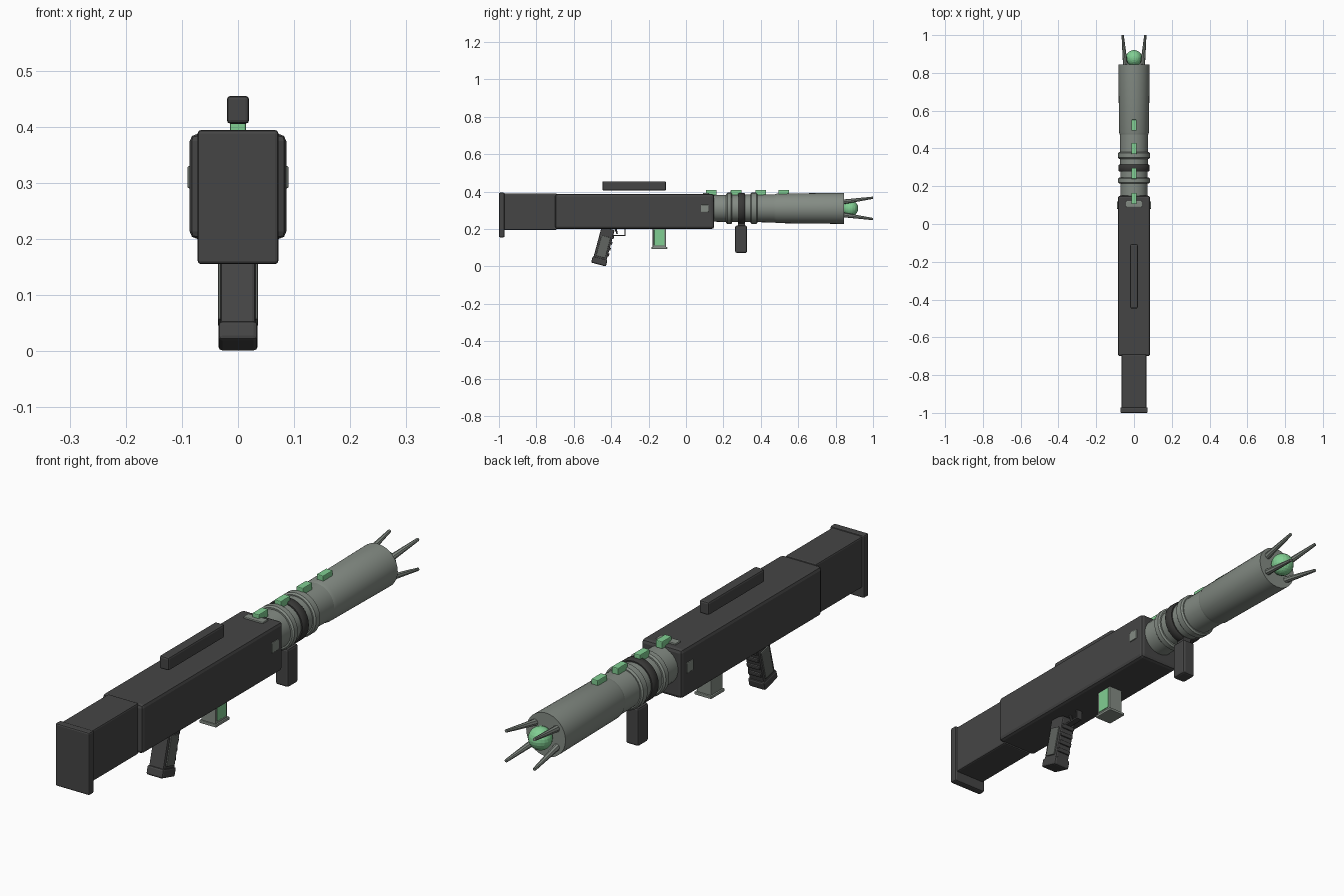
import bpy, bmesh, math
from mathutils import Vector, Matrix

if "Cube" in bpy.data.objects:
    bpy.data.objects.remove(bpy.data.objects["Cube"])


def material(name, rgb):
    m = bpy.data.materials.new(name)
    m.diffuse_color = (*rgb, 1)
    m.use_nodes = True
    m.node_tree.nodes["Principled BSDF"].inputs["Base Color"].default_value = m.diffuse_color
    return m


DARK = material("charcoal", (0.06, 0.06, 0.06))
BLACK = material("dark_band", (0.04, 0.04, 0.038))
GREY = material("grey_green_metal", (0.23, 0.26, 0.23))
PANEL = material("panel_grey", (0.12, 0.13, 0.12))
GREEN = material("glow_green", (0.22, 0.62, 0.29))
AXIS_Z = 0.31


def finish(bm, name, mat, smooth=False):
    bmesh.ops.recalc_face_normals(bm, faces=bm.faces)
    me = bpy.data.meshes.new(name)
    bm.to_mesh(me)
    bm.free()
    me.materials.append(mat)
    ob = bpy.data.objects.new(name, me)
    bpy.context.collection.objects.link(ob)
    if smooth:
        bpy.ops.object.select_all(action='DESELECT')
        bpy.context.view_layer.objects.active = ob
        ob.select_set(True)
        bpy.ops.object.shade_smooth_by_angle(angle=math.radians(40))
    return ob


def box(name, x, y, z, mat, bevel=0.0, turn=None):
    """Box from (min, max) ranges, with optional bevel and transform."""
    bm = bmesh.new()
    bmesh.ops.create_cube(bm, size=1)
    for v in bm.verts:
        v.co = Vector([(r[0] + r[1]) / 2 + c * (r[1] - r[0])
                       for c, r in zip(v.co, (x, y, z))])
    if turn:
        bm.transform(turn)
    ob = finish(bm, name, mat)
    if bevel:
        b = ob.modifiers.new("bevel", 'BEVEL')
        b.width, b.segments = bevel, 2
    return ob


def lathe(name, profile, mat, sides=32):
    """Closed turned part along y from (y, radius) points."""
    bm = bmesh.new()
    rings = []
    for y, r in profile:
        rings.append([bm.verts.new((r * math.cos(a), y, AXIS_Z + r * math.sin(a)))
                      for a in (2 * math.pi * i / sides for i in range(sides))])
    for a, b in zip(rings, rings[1:]):
        for i in range(sides):
            j = (i + 1) % sides
            bm.faces.new((a[i], a[j], b[j], b[i]))
    bm.faces.new(rings[0])
    bm.faces.new(rings[-1])
    return finish(bm, name, mat, True)


def rod(name, a, b, r1, r2, mat, sides=8):
    a, b = Vector(a), Vector(b)
    bm = bmesh.new()
    bmesh.ops.create_cone(bm, cap_ends=True, segments=sides, radius1=r1, radius2=r2,
                          depth=(b - a).length)
    rot = (b - a).to_track_quat('Z', 'Y').to_matrix().to_4x4()
    bm.transform(Matrix.Translation((a + b) / 2) @ rot)
    return finish(bm, name, mat, True)


# Stock and main housing
box("butt_plate", (-0.072, 0.072), (-1, -0.97), (0.155, 0.394), DARK, 0.006)
box("stock", (-0.065, 0.065), (-0.975, -0.69), (0.195, 0.39), DARK, 0.006)
box("housing", (-0.086, 0.086), (-0.70, 0.15), (0.20, 0.387), DARK, 0.013)
box("top_rail", (-0.02, 0.02), (-0.447, -0.107), (0.405, 0.455), DARK, 0.007)

# Small metal plates on the housing
box("top_plate", (-0.042, 0.042), (0.09, 0.122), (0.384, 0.393), GREY, 0.003)
for side in (-1, 1):
    box("side_plate", (side * 0.086 - 0.004, side * 0.086 + 0.004),
        (0.08, 0.12), (0.29, 0.33), GREY, 0.003)

# Barrel with raised collars
lathe("rear_barrel", [(0.12, 0.071), (0.48, 0.075)], GREY)
lathe("front_barrel", [(0.47, 0.074), (0.485, 0.079), (0.845, 0.083)], GREY)
for y0, y1 in ((0.215, 0.247), (0.345, 0.382)):
    lathe("collar", [(y0, 0.078), (y0 + 0.006, 0.084), (y1 - 0.006, 0.084), (y1, 0.078)], GREY)
lathe("dark_collar", [(0.277, 0.078), (0.283, 0.083), (0.309, 0.083), (0.315, 0.078)], BLACK)

# Green tabs along the top
for y in (0.135, 0.268, 0.40, 0.523):
    box("sight_tab", (-0.014, 0.014), (y - 0.029, y + 0.029), (0.38, 0.408), GREEN, 0.003)

# Muzzle orb and its four prongs
bm = bmesh.new()
bmesh.ops.create_uvsphere(bm, u_segments=20, v_segments=12, radius=0.043)
bm.transform(Matrix.Translation((0, 0.878, AXIS_Z)))
finish(bm, "muzzle_orb", GREEN)
for sx in (-1, 1):
    for sz in (-1, 1):
        rod("prong", (sx * 0.045, 0.835, AXIS_Z + sz * 0.034),
            (sx * 0.060, 1.0, AXIS_Z + sz * 0.057), 0.013, 0.006, GREY)

# Foregrip hanging from the dark collar
box("foregrip_stem", (-0.018, 0.018), (0.277, 0.315), (0.20, 0.245), DARK, 0.003)
box("foregrip", (-0.027, 0.027), (0.263, 0.326), (0.072, 0.218), DARK, 0.008)

# Tilted pistol grip: local z runs up the handle
tilt = Matrix.Translation((0, -0.468, 0.01)) @ Matrix.Rotation(math.radians(-15), 4, 'X')
box("pistol_grip", (-0.031, 0.031), (-0.036, 0.036), (0.02, 0.20), DARK, 0.006, tilt)
box("grip_base", (-0.035, 0.035), (-0.041, 0.041), (0.0, 0.035), DARK, 0.007, tilt)
for side in (-1, 1):
    box("grip_panel", (side * 0.032 - 0.004, side * 0.032 + 0.004),
        (-0.024, 0.026), (0.042, 0.155), PANEL, 0.003, tilt)
for i in range(4):
    z = 0.055 + i * 0.032
    box("finger_ridge", (-0.028, 0.028), (0.03, 0.042), (z, z + 0.017), DARK, 0.004, tilt)

# Trigger and guard
box("guard_bottom", (-0.012, 0.012), (-0.40, -0.323), (0.163, 0.169), DARK)
box("guard_front", (-0.012, 0.012), (-0.329, -0.323), (0.163, 0.205), DARK)
rod("trigger", (0, -0.378, 0.205), (0, -0.368, 0.174), 0.006, 0.004, DARK)

# Power cell under the housing
box("cell_body", (-0.03, 0.03), (-0.178, -0.107), (0.10, 0.21), GREY, 0.003)
box("cell_base", (-0.036, 0.036), (-0.184, -0.10), (0.093, 0.104), GREY, 0.003)
box("cell_window", (0.026, 0.033), (-0.17, -0.115), (0.112, 0.197), GREEN, 0.002)
